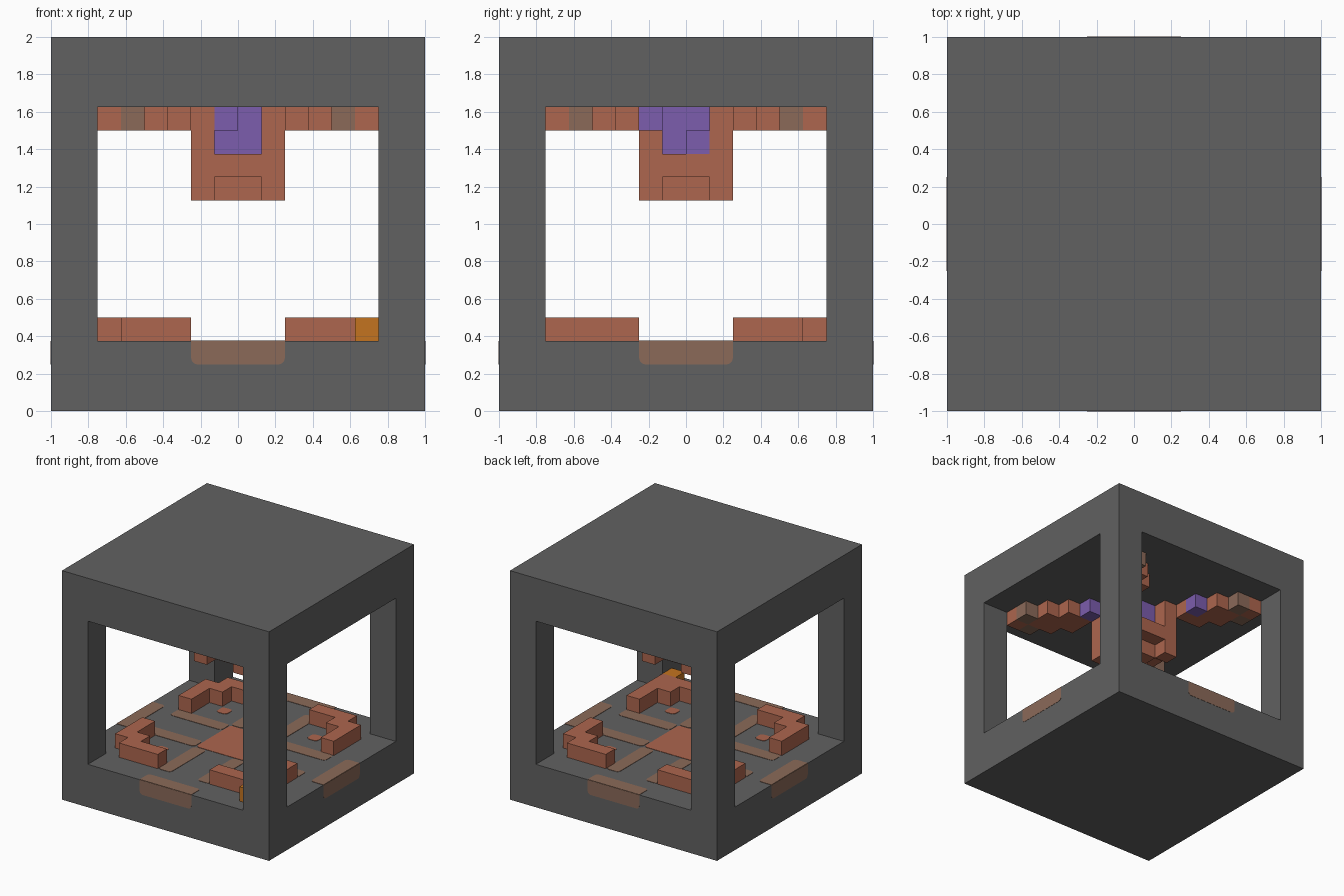
import bpy, bmesh, math
from mathutils import Matrix, Vector

default = bpy.data.objects.get("Cube")
if default:
    bpy.data.objects.remove(default, do_unlink=True)


def linear(c):
    return c / 12.92 if c < 0.04 else ((c + 0.055) / 1.055) ** 2.4


def material(name, hexcode):
    rgb = [linear(int(hexcode[i:i + 2], 16) / 255) for i in (0, 2, 4)]
    mat = bpy.data.materials.new(name)
    mat.use_nodes = True
    mat.diffuse_color = (*rgb, 1)
    mat.node_tree.nodes["Principled BSDF"].inputs["Base Color"].default_value = (*rgb, 1)
    return mat


GREY = material("dark grey", "616161")
CLAY = material("terracotta", "AD664E")
DUST = material("dusty brown", "8B6A59")
PURPLE = material("purple", "7C5DAD")
ORANGE = material("orange", "C47420")
PALETTE = [CLAY, DUST, PURPLE, ORANGE]
U = 0.0625  # half a block
SIGNS = [(sx, sy) for sx in (-1, 1) for sy in (-1, 1)]


def finish(name, bm, mats):
    bmesh.ops.recalc_face_normals(bm, faces=bm.faces)
    mesh = bpy.data.meshes.new(name)
    bm.to_mesh(mesh)
    bm.free()
    for m in mats:
        mesh.materials.append(m)
    obj = bpy.data.objects.new(name, mesh)
    bpy.context.collection.objects.link(obj)
    return obj


def box(name, size, centre, mat):
    bm = bmesh.new()
    bmesh.ops.create_cube(bm, size=1, matrix=Matrix.Translation(centre) @ Matrix.Diagonal((*size, 1)))
    return finish(name, bm, [mat])


def blocks(name, cells):
    """Merged blocks from a dict of odd centre coordinates (in half blocks) to material."""
    bm = bmesh.new()
    for cell, mat in cells.items():
        centre = Vector(cell)
        for axis in range(3):
            for s in (-1, 1):
                n = Vector((0, 0, 0))
                n[axis] = s
                if tuple(int(c) for c in centre + 2 * n) in cells:
                    continue
                a = Vector((0, 0, 0))
                a[(axis + 1) % 3] = s
                b = n.cross(a)
                quad = [a + b, b - a, -a - b, a - b]
                face = bm.faces.new([bm.verts.new((centre + n + q) * U) for q in quad])
                face.normal_update()
                if face.normal.dot(n) < 0:
                    face.normal_flip()
                face.material_index = PALETTE.index(mat)
    bmesh.ops.remove_doubles(bm, verts=bm.verts, dist=0.001)
    bmesh.ops.dissolve_limit(bm, angle_limit=0.02, verts=bm.verts, edges=bm.edges, delimit={'MATERIAL'})
    return finish(name, bm, PALETTE)


def plate(name, w, h, matrix, mat, r=0.03, round_near=True):
    """Thin inlay with rounded corners; its near edge can stay square."""
    bm = bmesh.new()
    pts = []
    for k, (sx, sy) in enumerate([(1, 1), (-1, 1), (-1, -1), (1, -1)]):
        if sy < 0 and not round_near:
            pts.append((sx * w / 2, sy * h / 2, 0))
            continue
        for step in range(4):
            t = math.pi / 2 * (k + step / 3)
            pts.append((sx * (w / 2 - r) + r * math.cos(t), sy * (h / 2 - r) + r * math.sin(t), 0))
    face = bm.faces.new([bm.verts.new(p) for p in pts])
    top = bmesh.ops.extrude_face_region(bm, geom=[face])["geom"]
    bmesh.ops.translate(bm, verts=[v for v in top if isinstance(v, bmesh.types.BMVert)], vec=(0, 0, 0.003))
    bm.transform(matrix)
    return finish(name, bm, [mat])


# Outer shell with a window tunnel through each pair of sides
shell = box("shell", (2, 2, 2), (0, 0, 1), GREY)
for name, size in (("tunnel_x", (2.4, 1.5, 1.25)), ("tunnel_y", (1.5, 2.4, 1.25))):
    cutter = box(name, size, (0, 0, 1), GREY)
    cutter.hide_render = True
    mod = shell.modifiers.new(name, 'BOOLEAN')
    mod.operation, mod.solver, mod.object = 'DIFFERENCE', 'EXACT', cutter
    bpy.context.view_layer.objects.active = shell
    bpy.ops.object.modifier_apply(modifier=name)
    bpy.data.objects.remove(cutter, do_unlink=True)

# Raised floor brackets, one of them with a filled corner and an orange block
for i, (sx, sy) in enumerate(SIGNS):
    cells = {(9 * sx, 9 * sy, 7): CLAY}
    for c in (5, 7, 9):
        cells[(11 * sx, c * sy, 7)] = CLAY
        cells[(c * sx, 11 * sy, 7)] = CLAY
    if (sx, sy) == (1, -1):
        cells[(11, -11, 7)] = CLAY
        cells[(11, -13, 7)] = ORANGE
    blocks(f"floor_bracket_{i + 1}", cells)

# Ceiling cross of stepped diagonal arms
ceiling = {}
for sx, sy in SIGNS:
    for d in (3, 5, 7, 9, 11):
        ceiling[(d * sx, d * sy, 25)] = CLAY
        if d > 5:
            side = DUST if d == 11 else CLAY
            ceiling[(d * sx, (d - 2) * sy, 25)] = side
            ceiling[((d - 2) * sx, d * sy, 25)] = side
    # Hanging legs
    for z in (19, 21, 23):
        ceiling[(3 * sx, 3 * sy, z)] = CLAY
ceiling[(5, -3, 25)] = PURPLE
ceiling[(-5, 7, 25)] = PURPLE
ceiling[(-1, -3, 25)] = PURPLE
ceiling[(3, 1, 23)] = PURPLE

# Platform between the legs, lower boss and purple core
for x in (-3, -1, 1, 3):
    for y in (-3, -1, 1, 3):
        ceiling[(x, y, 21)] = CLAY
for sx, sy in SIGNS:
    ceiling[(sx, sy, 19)] = CLAY
    ceiling[(sx, sy, 23)] = PURPLE
    ceiling[(sx, sy, 25)] = PURPLE
blocks("ceiling_cross_and_pendant", ceiling)

# Floor inlays: centre pad, dots and paired tracks
FLOOR = Matrix.Translation((0, 0, 0.375))
plate("centre_pad", 0.48, 0.48, FLOOR, CLAY)
for i, (sx, sy) in enumerate(SIGNS):
    plate(f"floor_dot_{i + 1}", 0.1, 0.1, FLOOR @ Matrix.Translation((sx * 7 * U, sy * 7 * U, 0)), CLAY)

# Tracks and wrapped sill inlays repeat on all four sides
for k in range(4):
    turn = Matrix.Rotation(k * math.pi / 2, 4, 'Z')
    for s in (-1, 1):
        plate(f"floor_track_{k + 1}_{s}", 0.12, 0.5,
              turn @ FLOOR @ Matrix.Translation((s * 3 * U, 0.5, 0)), DUST)
    plate(f"sill_top_{k + 1}", 0.5, 0.125,
          turn @ Matrix.Translation((0, -15 * U, 0.375)) @ Matrix.Rotation(math.pi, 4, 'Z')
          @ Matrix.Rotation(math.pi, 4, 'Z'), DUST, round_near=False)
    plate(f"sill_face_{k + 1}", 0.5, 0.125,
          turn @ Matrix.Translation((0, -0.999, 5 * U)) @ Matrix.Rotation(math.pi / 2, 4, 'X')
          @ Matrix.Rotation(math.pi, 4, 'Z'), DUST, round_near=False)
